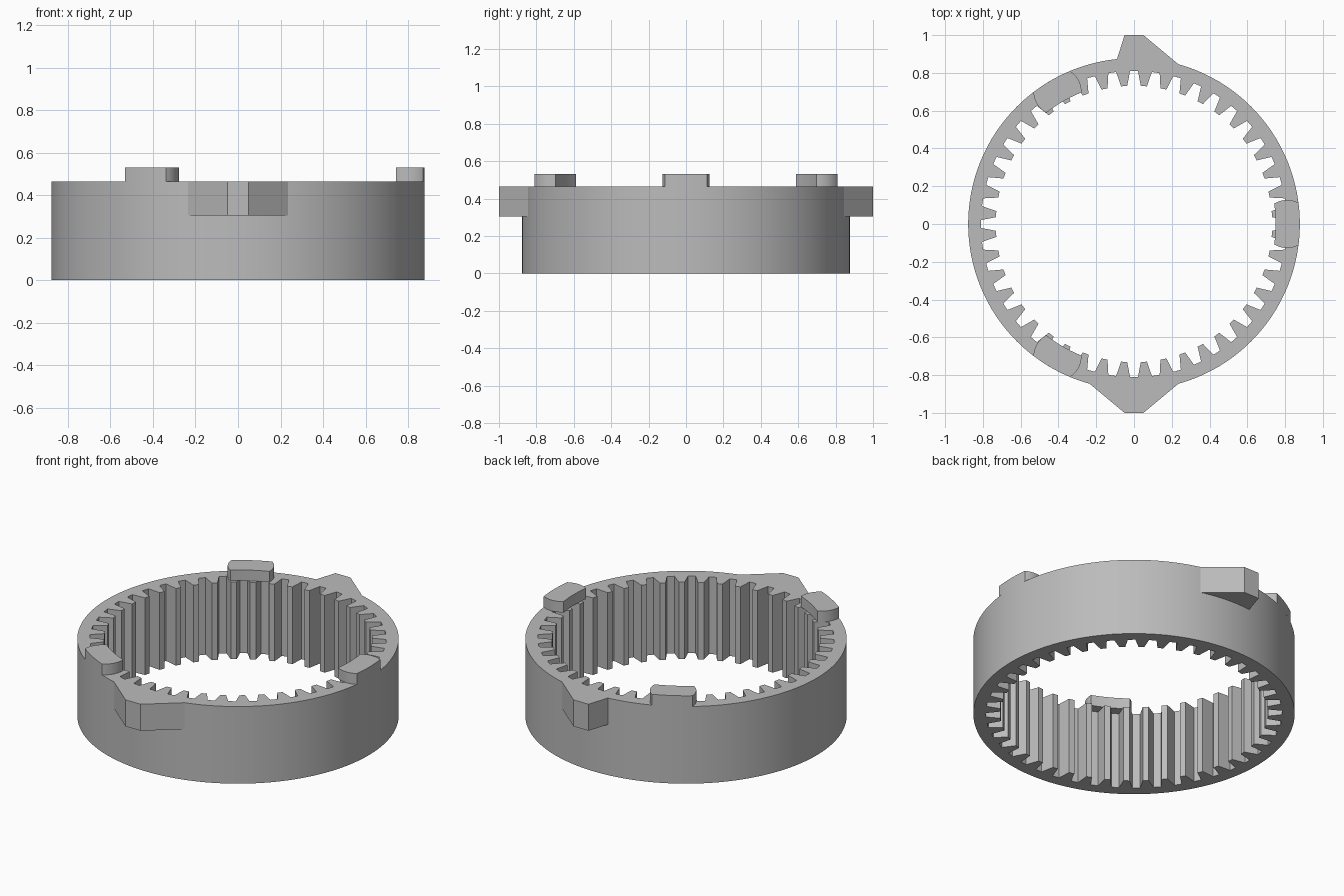
import bpy
from math import sin, cos, pi, radians, sqrt, acos

cube = bpy.data.objects.get("Cube")
if cube:
    bpy.data.objects.remove(cube)

grey = bpy.data.materials.new("plain grey")
grey.use_nodes = True
colour = (0.5, 0.5, 0.5, 1)
grey.diffuse_color = colour
grey.node_tree.nodes["Principled BSDF"].inputs["Base Color"].default_value = colour

R_OUT, R_ROOT, R_TIP = 0.878, 0.81, 0.732
HEIGHT, TAB_BOTTOM, LUG_TOP = 0.465, 0.305, 0.53
TEETH = 44


def polar(r, a):
    return (r * cos(a), r * sin(a))


def plate(name, outlines, z0, z1):
    """Extrude closed 2D outlines (later ones cut holes) between two heights."""
    curve = bpy.data.curves.new(name, "CURVE")
    curve.dimensions = "2D"
    curve.fill_mode = "BOTH"
    curve.extrude = (z1 - z0) / 2
    for outline in outlines:
        spline = curve.splines.new("POLY")
        spline.points.add(len(outline) - 1)
        for point, (x, y) in zip(spline.points, outline):
            point.co = (x, y, 0, 1)
        spline.use_cyclic_u = True
    obj = bpy.data.objects.new(name, curve)
    bpy.context.collection.objects.link(obj)
    obj.location.z = (z0 + z1) / 2
    bpy.ops.object.select_all(action="DESELECT")
    obj.select_set(True)
    bpy.context.view_layer.objects.active = obj
    bpy.ops.object.convert(target="MESH")
    obj = bpy.context.object
    obj.data.materials.clear()
    obj.data.materials.append(grey)
    bpy.ops.object.shade_smooth_by_angle(angle=radians(20))
    return obj


# Toothed ring: round outside, trapezoid teeth inside
outer = [polar(R_OUT, 2 * pi * i / 128) for i in range(128)]
inner = []
for i in range(TEETH):
    a = 2 * pi * (i + 0.5) / TEETH
    for r, half_width in ((R_ROOT, -0.037), (R_TIP, -0.016), (R_TIP, 0.016), (R_ROOT, 0.037)):
        inner.append(polar(r, a + half_width / r))
plate("toothed_ring", [outer, inner], 0, HEIGHT)

# Pointed side tabs, front symmetric and back with one steep side
front = [(-0.235, -0.846), (-0.05, -1), (0.05, -1), (0.235, -0.846), (0, -0.83)]
back = [(0.235, 0.846), (0.05, 1), (-0.05, 1), (-0.09, 0.873), (0, 0.83)]
plate("front_tab", [front], TAB_BOTTOM, HEIGHT)
plate("back_tab", [back], TAB_BOTTOM, HEIGHT)

# Top lugs: a disc on the rim trimmed by the inner and outer circles
LUG_MID, LUG_R, LUG_IN = 0.81, 0.127, 0.75


def lug_half_angle(r):
    return acos((r * r + LUG_MID ** 2 - LUG_R ** 2) / (2 * r * LUG_MID))


for name, turn in (("right_lug", 0), ("back_lug", 2 * pi / 3), ("front_lug", -2 * pi / 3)):
    steps = 10
    radii = [LUG_IN + (R_OUT - LUG_IN) * i / steps for i in range(steps + 1)]
    a_out, a_in = lug_half_angle(R_OUT), lug_half_angle(LUG_IN)
    outline = [polar(r, turn - lug_half_angle(r)) for r in radii]
    outline += [polar(R_OUT, turn + a_out * (2 * i / steps - 1)) for i in range(1, steps)]
    outline += [polar(r, turn + lug_half_angle(r)) for r in reversed(radii)]
    outline += [polar(LUG_IN, turn + a_in * (1 - 2 * i / steps)) for i in range(1, steps)]
    plate(name, [outline], HEIGHT, LUG_TOP)
